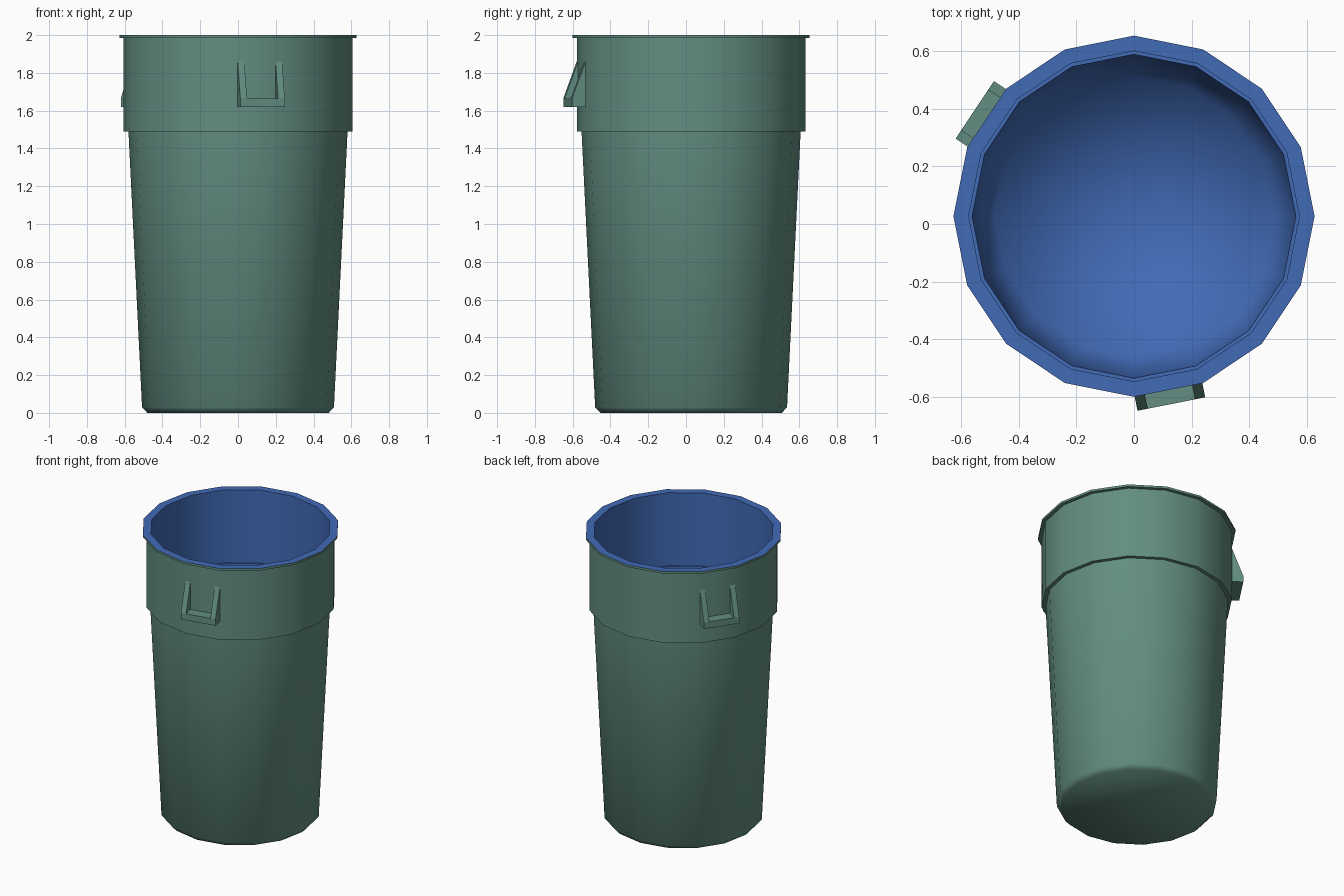
import bpy, bmesh, math
from mathutils import Matrix, Vector

if "Cube" in bpy.data.objects:
    bpy.data.objects.remove(bpy.data.objects["Cube"])

SIDES = 16
CY = 0.027            # bin axis, shifted back because one handle sticks out in front


def material(name, rgb):
    m = bpy.data.materials.new(name)
    m.diffuse_color = (*rgb, 1)
    m.use_nodes = True
    m.node_tree.nodes["Principled BSDF"].inputs["Base Color"].default_value = m.diffuse_color
    return m


green = material("grey_green", (0.125, 0.27, 0.22))
blue = material("blue", (0.053, 0.145, 0.47))


def finish(bm, name, mats):
    me = bpy.data.meshes.new(name)
    bm.to_mesh(me)
    bm.free()
    for m in mats:
        me.materials.append(m)
    ob = bpy.data.objects.new(name, me)
    bpy.context.collection.objects.link(ob)
    return ob


# Bin body: profile of (radius, z, sharp ring, material of the strip after it)
profile = [
    (0.48, 0.0, False, 0), (0.508, 0.03, False, 0), (0.58, 1.49, True, 0),
    (0.605, 1.49, True, 0), (0.605, 1.985, True, 0), (0.628, 1.985, True, 0),
    (0.628, 2.0, True, 1), (0.575, 2.0, True, 1), (0.575, 1.49, True, 1),
    (0.563, 1.49, True, 1), (0.485, 0.03, False, 1),
]
bm = bmesh.new()
rings = []
for r, z, _, _ in profile:
    rings.append([bm.verts.new((r * math.cos(a), CY + r * math.sin(a), z))
                  for a in (2 * math.pi * k / SIDES for k in range(SIDES))])
for i in range(len(rings) - 1):
    for k in range(SIDES):
        n = (k + 1) % SIDES
        f = bm.faces.new((rings[i][k], rings[i][n], rings[i + 1][n], rings[i + 1][k]))
        f.material_index = profile[i][3]
# Underside and inner floor
bm.faces.new(rings[0][::-1])
centre = bm.verts.new((0, CY, 0.03))
for k in range(SIDES):
    f = bm.faces.new((rings[-1][k], rings[-1][(k + 1) % SIDES], centre))
    f.material_index = 1
for f in bm.faces:
    f.smooth = True
for ring, p in zip(rings, profile):
    if p[2]:
        for k in range(SIDES):
            bm.edges.get((ring[k], ring[(k + 1) % SIDES])).smooth = False
finish(bm, "bin_body", [green, blue])


# Handles: side profile (radial distance, z) extruded across the width
def prism(bm, outline, t0, t1, mat):
    a = [bm.verts.new(mat @ Vector((r, t0, z))) for r, z in outline]
    b = [bm.verts.new(mat @ Vector((r, t1, z))) for r, z in outline]
    faces = [bm.faces.new(a), bm.faces.new(b[::-1])]
    for i in range(len(a)):
        j = (i + 1) % len(a)
        faces.append(bm.faces.new((a[j], a[i], b[i], b[j])))
    bmesh.ops.recalc_face_normals(bm, faces=faces)


arm = [(0.575, 1.62), (0.666, 1.62), (0.666, 1.665), (0.594, 1.86), (0.575, 1.86)]
bar = [(0.575, 1.62), (0.666, 1.62), (0.666, 1.665), (0.575, 1.665)]
for name, deg in (("front_handle", -78.75), ("back_handle", 146.25)):
    mat = Matrix.Translation((0, CY, 0)) @ Matrix.Rotation(math.radians(deg), 4, 'Z')
    bm = bmesh.new()
    prism(bm, arm, -0.12, -0.084, mat)
    prism(bm, arm, 0.084, 0.12, mat)
    prism(bm, bar, -0.084, 0.084, mat)
    finish(bm, name, [green])
